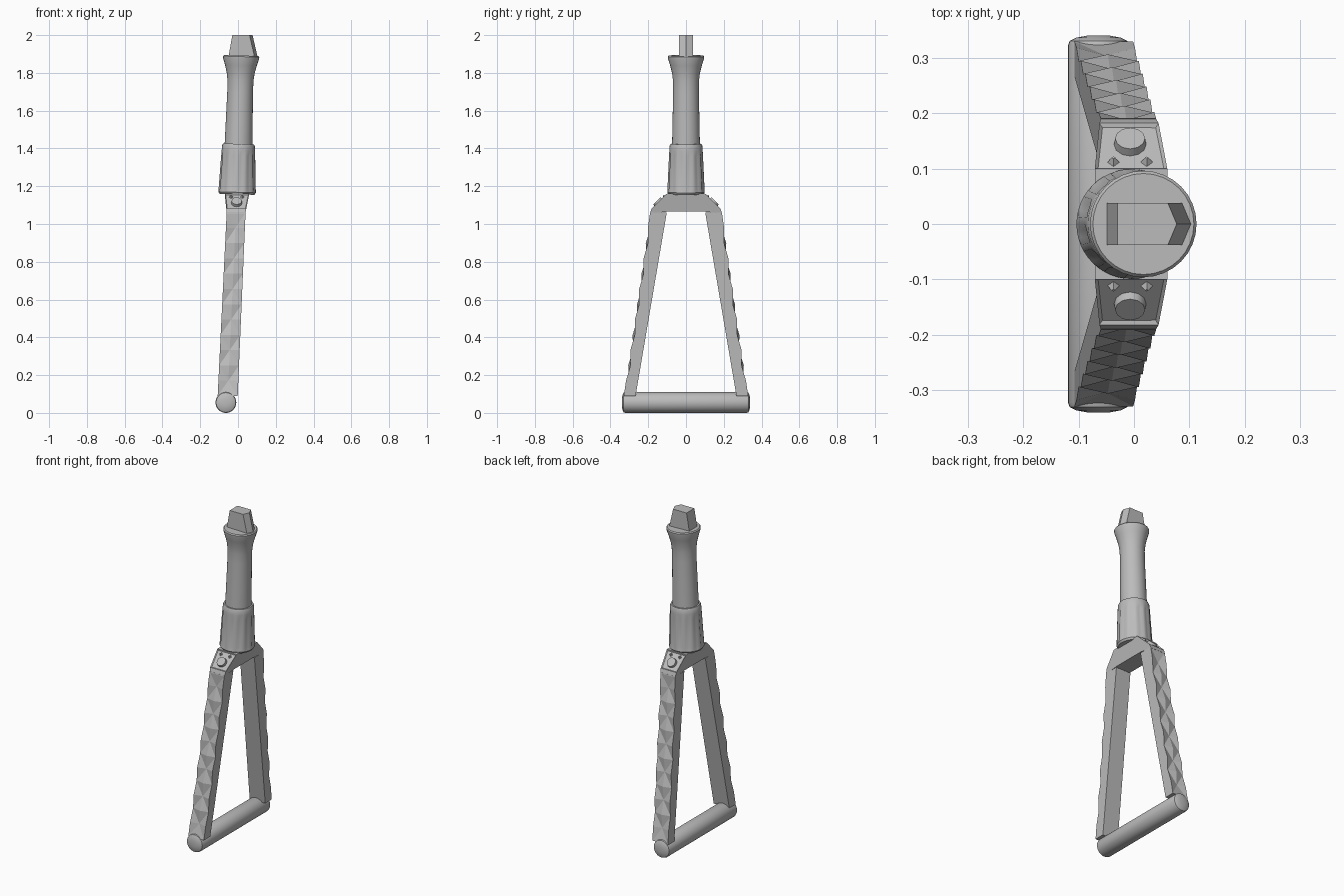
import bpy, bmesh, math
from mathutils import Vector, Matrix

cube = bpy.data.objects.get("Cube")
if cube:
    bpy.data.objects.remove(cube, do_unlink=True)

grey = bpy.data.materials.new("plain grey")
grey.use_nodes = True
grey.diffuse_color = (0.5, 0.5, 0.5, 1)
grey.node_tree.nodes["Principled BSDF"].inputs["Base Color"].default_value = (0.5, 0.5, 0.5, 1)


def finish(bm, name, smooth=None):
    bmesh.ops.recalc_face_normals(bm, faces=bm.faces)
    mesh = bpy.data.meshes.new(name)
    bm.to_mesh(mesh)
    bm.free()
    mesh.materials.append(grey)
    obj = bpy.data.objects.new(name, mesh)
    bpy.context.collection.objects.link(obj)
    if smooth:
        bpy.ops.object.select_all(action='DESELECT')
        obj.select_set(True)
        bpy.context.view_layer.objects.active = obj
        bpy.ops.object.shade_smooth_by_angle(angle=math.radians(smooth))
    return obj


def loft(bm, rings):
    """Join closed rings of points into a capped skin."""
    rows = [[bm.verts.new(p) for p in ring] for ring in rings]
    n = len(rows[0])
    for a, b in zip(rows, rows[1:]):
        for i in range(n):
            j = (i + 1) % n
            bm.faces.new((a[i], a[j], b[j], b[i]))
    bm.faces.new(rows[0])
    bm.faces.new(rows[-1])


def frame_x(z):
    return -0.01 + 0.046 * (z - 1.06)


def shaft_ring(z, radius, sides, groove=0):
    """Ring on the leaning shaft, with optional wide flutes."""
    cx = -0.005 + 0.03 * (z - 1.16)
    ring = []
    for i in range(sides):
        a = math.tau * i / sides
        r = radius - (groove if i % 4 in (1, 2) else 0)
        x = r * math.cos(a)
        ring.append((cx + x, r * math.sin(a), z - 0.03 * x))
    return ring


# Fluted collar
bm = bmesh.new()
loft(bm, [shaft_ring(z, r, 48, g) for z, r, g in (
    (1.157, 0.092, 0), (1.168, 0.099, 0), (1.19, 0.098, 0.005),
    (1.36, 0.09, 0.005), (1.39, 0.088, 0), (1.415, 0.086, 0), (1.424, 0.082, 0))])
finish(bm, "fluted_collar", 25)

# Flared shaft
bm = bmesh.new()
loft(bm, [shaft_ring(z, r, 32) for z, r in (
    (1.4, 0.074), (1.55, 0.071), (1.7, 0.068), (1.76, 0.069), (1.8, 0.074),
    (1.84, 0.084), (1.875, 0.095), (1.886, 0.096), (1.892, 0.091))])
finish(bm, "flared_shaft", 35)

# Pointed drive tip
bm = bmesh.new()
w = 0.038
loft(bm, [[(l, -w, z), (r, -w, z), (r + 0.016, 0, z), (r, w, z), (l, w, z)]
          for z, l, r in ((1.87, -0.053, 0.091), (2.0, -0.03, 0.061))])
finish(bm, "drive_tip")

# Yoke joining the legs, with sunken shoulders
bm = bmesh.new()
outline = [(-0.102, 1.065), (0.102, 1.065), (0.191, 1.055), (0.182, 1.082), (0.1, 1.162),
           (-0.1, 1.162), (-0.182, 1.082), (-0.191, 1.055)]
rings = []
for s in (-1, 1):
    rings.append([(frame_x(z) + s * (0.05 + 0.15 * (z - 1.06)), y, z) for y, z in outline])
loft(bm, rings)
bmesh.ops.recalc_face_normals(bm, faces=bm.faces)
shoulders = [f for f in bm.faces if f.normal.z > 0.4 and abs(f.normal.y) > 0.5]
bmesh.ops.inset_individual(bm, faces=shoulders, thickness=0.008, depth=-0.006)
finish(bm, "yoke")

# Legs with a quilted diamond outer face
CELLS = 6
for side, label in ((1, "back"), (-1, "front")):
    bm = bmesh.new()
    rows = []
    steps = CELLS * 2
    for i in range(steps + 1):
        t = i / steps
        z = 0.09 + t * 0.97
        cx, h = frame_x(z), 0.053 - 0.003 * t
        outer, inner = 0.329 - 0.139 * t, 0.267 - 0.165 * t
        odd = i % 2
        mid = outer - (0.014 if odd else 0)
        edge = outer - (0 if odd or i in (0, steps) else 0.012)
        pts = [(cx - h, edge), (cx, mid), (cx + h, edge), (cx + h, inner), (cx - h, inner)]
        rows.append([bm.verts.new((x, side * y, z)) for x, y in pts])
    for i, (a, b) in enumerate(zip(rows, rows[1:])):
        for k in range(2, 5):
            j = (k + 1) % 5
            bm.faces.new((a[k], a[j], b[j], b[k]))
        for k in (0, 1):
            # diagonals run along the diamond ridges
            if (i + k) % 2:
                bm.faces.new((a[k], a[k + 1], b[k]))
                bm.faces.new((a[k + 1], b[k + 1], b[k]))
            else:
                bm.faces.new((a[k], a[k + 1], b[k + 1]))
                bm.faces.new((a[k], b[k + 1], b[k]))
    bm.faces.new(rows[0])
    bm.faces.new(rows[-1])
    finish(bm, label + "_leg")

    # Shoulder rivet and two small studs
    normal = Vector((0, side, 1)).normalized()
    turn = normal.to_track_quat('Z', 'Y').to_matrix().to_4x4()
    bm = bmesh.new()
    spot = Vector((-0.007, side * 0.146, 1.114))
    bmesh.ops.create_cone(bm, cap_ends=True, segments=12, radius1=0.03, radius2=0.027,
                          depth=0.024, matrix=Matrix.Translation(spot) @ turn)
    for x in (-0.037, 0.023):
        spot = Vector((x, side * 0.114, 1.145))
        bmesh.ops.create_cone(bm, cap_ends=True, segments=4, radius1=0.014, radius2=0.003,
                              depth=0.016, matrix=Matrix.Translation(spot) @ turn)
    finish(bm, label + "_rivet", 30)

# Round hand grip with domed ends
bm = bmesh.new()
half = [(0.322, 0.055), (0.33, 0.052), (0.336, 0.04), (0.34, 0.018)]
profile = [(-y, r) for y, r in reversed(half)] + half
loft(bm, [[(-0.064 + r * math.cos(math.tau * i / 32), y, 0.055 + r * math.sin(math.tau * i / 32))
           for i in range(32)] for y, r in profile])
finish(bm, "hand_grip", 35)
